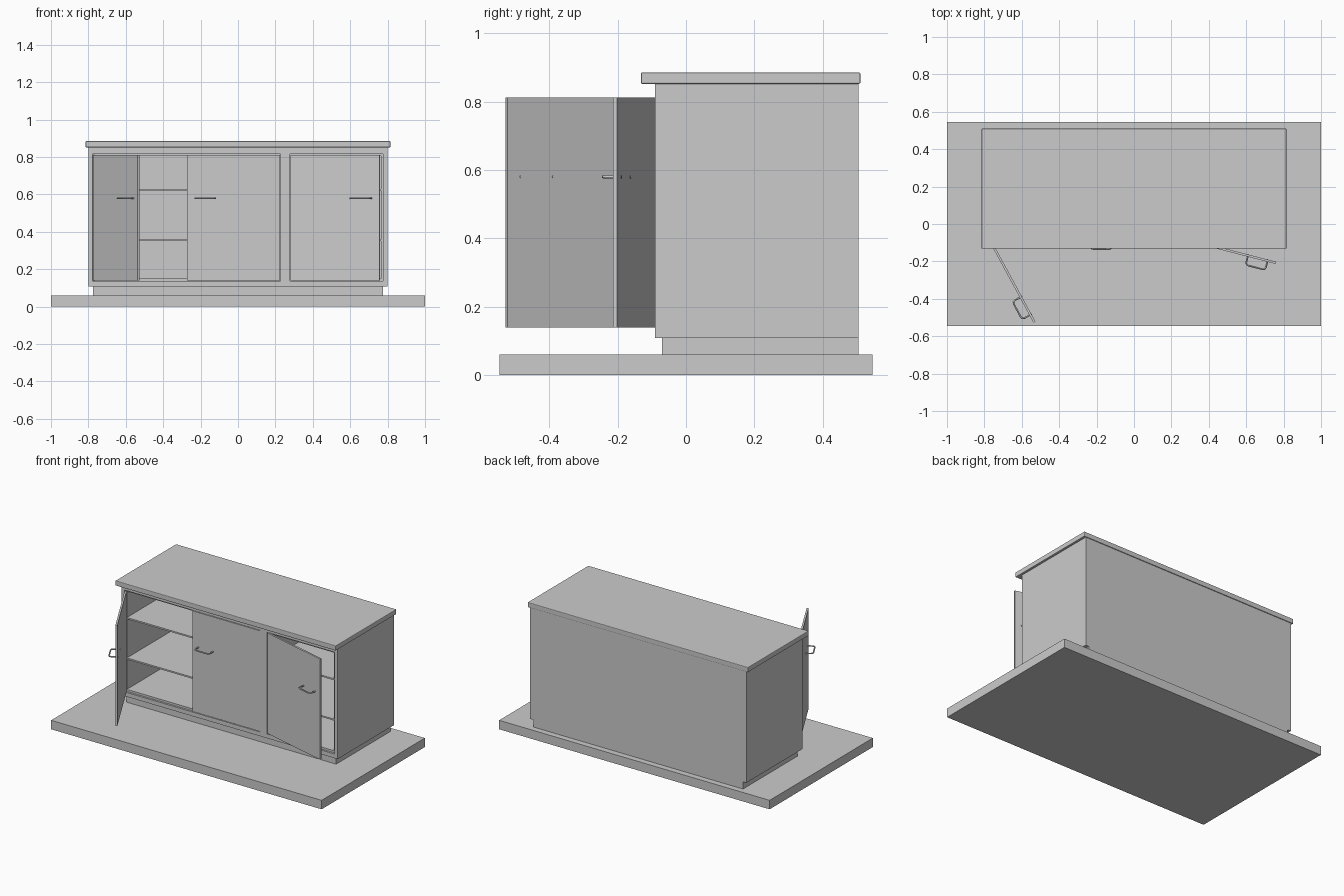
import bpy
from math import radians
from mathutils import Vector

if "Cube" in bpy.data.objects:
    bpy.data.objects.remove(bpy.data.objects["Cube"])


def box(name, x0, x1, y0, y1, z0, z1, bevel=0):
    bpy.ops.mesh.primitive_cube_add(size=1)
    ob = bpy.context.object
    ob.name = name
    for v in ob.data.vertices:
        v.co = Vector(((x0 + x1) / 2 + v.co.x * (x1 - x0),
                       (y0 + y1) / 2 + v.co.y * (y1 - y0),
                       (z0 + z1) / 2 + v.co.z * (z1 - z0)))
    if bevel:
        m = ob.modifiers.new("soft_edges", 'BEVEL')
        m.width = bevel
        m.segments = 2
    return ob


def cut(target, cutter):
    m = target.modifiers.new("cut", 'BOOLEAN')
    m.operation = 'DIFFERENCE'
    m.solver = 'EXACT'
    m.object = cutter
    bpy.context.view_layer.objects.active = target
    bpy.ops.object.modifier_apply(modifier=m.name)
    bpy.data.objects.remove(cutter)


FRONT, BACK = -0.09, 0.505
DOOR_T, DOOR_Z0, DOOR_Z1 = 0.012, 0.14, 0.812

# Floor slab, plinth and worktop
box("floor_slab", -1, 1, -0.545, 0.545, 0, 0.06)
box("plinth", -0.775, 0.775, -0.07, BACK, 0.06, 0.108)
box("worktop", -0.815, 0.815, -0.132, 0.51, 0.852, 0.885, 0.004)

# Carcass with two compartments, each with a shallow door rebate
carcass = box("carcass", -0.8, 0.8, FRONT, BACK, 0.108, 0.852)
for i, (x0, x1) in enumerate([(-0.778, 0.227), (0.277, 0.775)]):
    cut(carcass, box("rebate_cutter", x0, x1, -0.2, FRONT + DOOR_T + 0.001, 0.136, 0.816))
    cut(carcass, box("inside_cutter", x0 + 0.01, x1 - 0.01, -0.2, BACK - 0.015, 0.15, 0.805))
    # Shelves
    for z in (0.355, 0.625):
        box(f"shelf_{i}", x0 + 0.01, x1 - 0.01, FRONT + 0.014, BACK - 0.015, z - 0.005, z + 0.005)


def handle(name, door, x0, x1, z):
    # Bent rod whose ends pass through the door
    inner, out, c = DOOR_T + 0.002, -0.045, 0.015
    pts = [(x0, inner), (x0, out + c), (x0 + 0.004, out + 0.004), (x0 + c, out),
           (x1 - c, out), (x1 - 0.004, out + 0.004), (x1, out + c), (x1, inner)]
    cu = bpy.data.curves.new(name, 'CURVE')
    cu.dimensions = '3D'
    cu.bevel_depth = 0.0045
    cu.bevel_resolution = 2
    cu.use_fill_caps = True
    sp = cu.splines.new('POLY')
    sp.points.add(len(pts) - 1)
    for p, (x, y) in zip(sp.points, pts):
        p.co = (x, y, z, 1)
    ob = bpy.data.objects.new(name, cu)
    bpy.context.collection.objects.link(ob)
    ob.parent = door


def door(name, hinge_x, width, side, angle):
    # side: +1 opens from a left hinge, -1 from a right hinge
    a, b = sorted((0, side * width))
    d = box(name, a, b, 0, DOOR_T, DOOR_Z0, DOOR_Z1)
    d.location = (hinge_x, FRONT, 0)
    d.rotation_euler.z = -side * radians(angle)
    h0, h1 = sorted((side * (width - 0.153), side * (width - 0.045)))
    handle(name + "_handle", d, h0, h1, 0.58)


# Doors: left wide open, middle shut, right ajar
door("left_door", -0.775, 0.498, 1, 61.5)
door("middle_door", 0.224, 0.498, -1, 0)
door("right_door", 0.28, 0.492, 1, 14.5)
